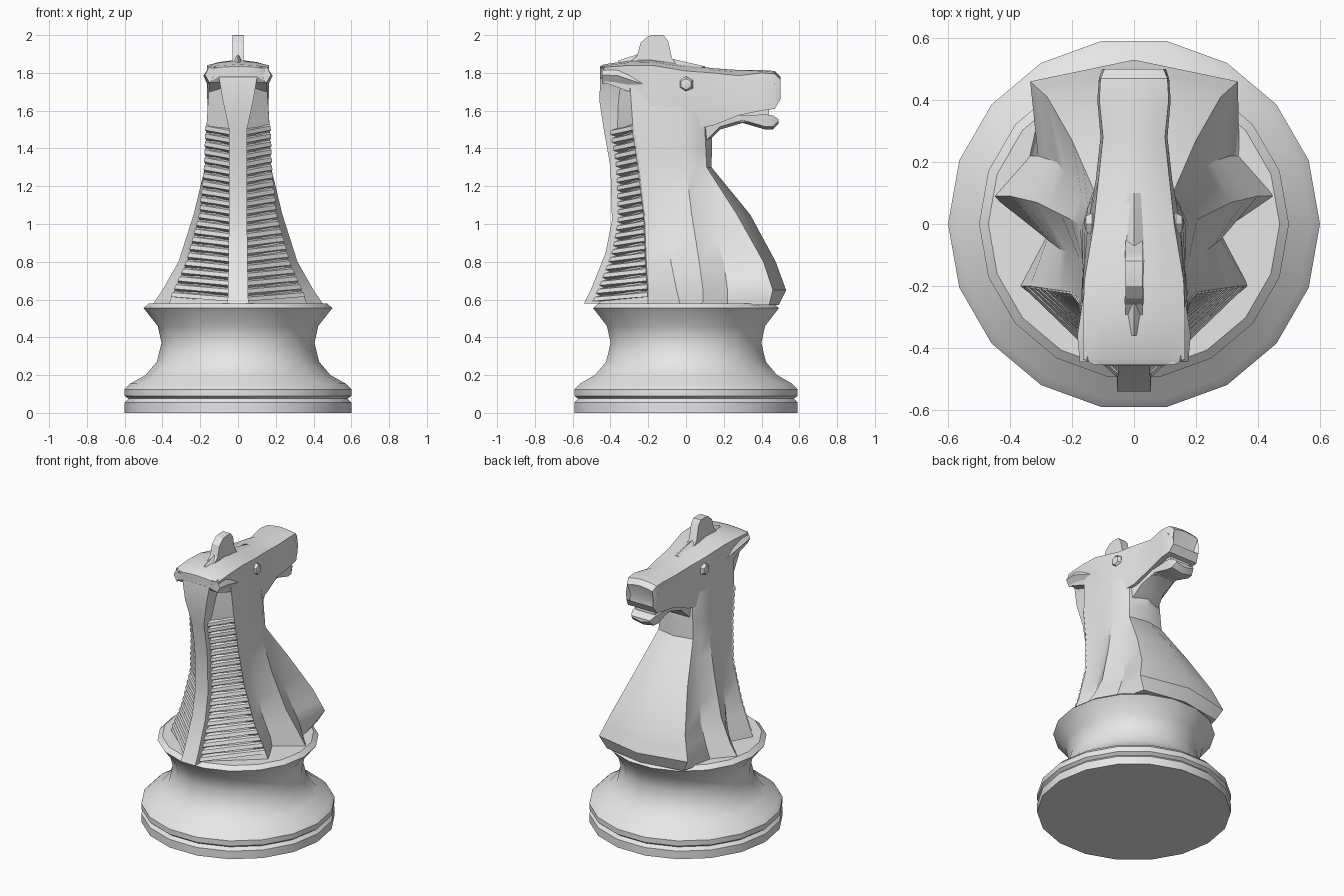
import bpy, bmesh, math
from mathutils import Vector

cube = bpy.data.objects.get("Cube")
if cube:
    bpy.data.objects.remove(cube, do_unlink=True)

grey = bpy.data.materials.new("plain grey")
grey.use_nodes = True
grey.diffuse_color = (0.8, 0.8, 0.8, 1)
grey.node_tree.nodes["Principled BSDF"].inputs["Base Color"].default_value = (0.8, 0.8, 0.8, 1)


def finish(name, bm, angle=30):
    """Turn a bmesh into a shaded, coloured object."""
    bmesh.ops.recalc_face_normals(bm, faces=bm.faces)
    mesh = bpy.data.meshes.new(name)
    bm.to_mesh(mesh)
    bm.free()
    mesh.materials.append(grey)
    obj = bpy.data.objects.new(name, mesh)
    bpy.context.collection.objects.link(obj)
    bpy.ops.object.select_all(action="DESELECT")
    obj.select_set(True)
    bpy.context.view_layer.objects.active = obj
    bpy.ops.object.shade_smooth_by_angle(angle=math.radians(angle))
    return obj


def mirrored(half):
    """Close a half ring by reflecting it across the middle plane."""
    return half + [(-x, y, z) for x, y, z in reversed(half) if x > 0]


def loft(name, rings, angle=30):
    """Skin a series of closed rings and cap both ends."""
    bm = bmesh.new()
    rows = [[bm.verts.new(p) for p in ring] for ring in rings]
    for low, high in zip(rows, rows[1:]):
        for i in range(len(low)):
            j = (i + 1) % len(low)
            bm.faces.new((low[i], low[j], high[j], high[i]))
    bm.faces.new(rows[0])
    bm.faces.new(rows[-1])
    return finish(name, bm, angle)


def sample(table, z):
    """Interpolate the values of a table keyed by height."""
    for a, b in zip(table, table[1:]):
        if z <= b[0]:
            t = max(0, (z - a[0]) / (b[0] - a[0]))
            return [p + (q - p) * t for p, q in zip(a[1:], b[1:])]
    return list(table[-1][1:])


# Turned base
SIDES = 18
profile = [(.6, 0), (.6, .055), (.58, .075), (.6, .09), (.6, .125), (.57, .155), (.49, .2),
           (.43, .27), (.405, .37), (.425, .46), (.5, .555), (.47, .58)]
loft("base", [[(r * math.cos(math.tau * i / SIDES), r * math.sin(math.tau * i / SIDES), z)
               for i in range(SIDES)] for r, z in profile])

# Height, back edge and half width of the flat crest strip
crest = [(.58, -.54, .055), (.65, -.505, .053), (.85, -.425, .05), (1.02, -.392, .048),
         (1.3, -.4, .047), (1.5, -.435, .047), (1.65, -.458, .08), (1.77, -.455, .1),
         (1.83, -.45, .13)]
loft("crest_strip", [mirrored([(0, y, z), (w, y, z), (w, -.2, z), (0, -.2, z)])
                     for z, y, w in crest])

# Height, then x, y of mane edge, rear hollow, side fin, front hollow, chest corner, and chest y
flank = [(.57, .37, -.2, .28, -.03, .455, .09, .34, .22, .29, .44, .49),
         (.65, .335, -.2, .28, -.05, .4, .09, .31, .22, .335, .46, .53),
         (.8, .27, -.21, .24, -.08, .315, .07, .25, .2, .28, .41, .475),
         (1.05, .2, -.22, .19, -.1, .235, .03, .19, .13, .2, .27, .34),
         (1.3, .175, -.25, .165, -.12, .175, 0, .15, .06, .13, .11, .135),
         (1.5, .168, -.28, .165, -.15, .16, -.02, .15, .05, .12, .1, .14),
         (1.79, .15, -.3, .155, -.18, .14, -.05, .12, .05, .1, .08, .1)]


def body_ring(z):
    back, width = sample(crest, z)
    v = sample(flank, z)
    sides = [(v[i], v[i + 1], z) for i in range(0, 10, 2)]
    return mirrored([(0, back + .07, z), (.045, back + .07, z)] + sides + [(0, v[10], z)])


loft("neck_and_chest", [body_ring(z) for z in
                        (.57, .65, .72, .8, .92, 1.05, 1.18, 1.3, 1.4, 1.5, 1.65, 1.79)])


# Carved mane ridges on both sides of the crest
def mane_ring(z, depth):
    back, width = sample(crest, z)
    x, y = sample(flank, z + .025)[:2]
    inner = Vector((.04, back + .025 + depth, z))
    outer = Vector((x + .006 - depth * .3, y - .005, z + .025))
    middle = inner.lerp(outer, .55) + Vector((-.3, .5, 0)) * depth
    return mirrored([(0, -.2, z), (0, inner.y, z), tuple(inner), tuple(middle), tuple(outer),
                     (x * .8, -.17, z + .01)])


ridges = []
for i in range(22):
    z = .59 + i * .042
    ridges += [mane_ring(z, 0), mane_ring(z + .022, .004), mane_ring(z + .03, .03)]
loft("mane", ridges, 20)

# Upper head: y, top half width, lower half width, ridge z, edge z, lower z
head = [(-.455, .13, .1, 1.835, 1.825, 1.78),
        (-.435, .165, .155, 1.845, 1.83, 1.75),
        (-.3, .165, .15, 1.865, 1.84, 1.7),
        (-.18, .16, .16, 1.87, 1.84, 1.6),
        (0, .13, .145, 1.845, 1.81, 1.5),
        (.14, .115, .12, 1.825, 1.8, 1.52),
        (.28, .1, .105, 1.815, 1.785, 1.575),
        (.4, .112, .115, 1.815, 1.8, 1.6),
        (.47, .108, .11, 1.81, 1.795, 1.61),
        (.5, .095, .1, 1.78, 1.765, 1.66),
        (.475, .085, .09, 1.7, 1.69, 1.63)]
loft("head", [mirrored([(0, y, top), (a * .6, y, top * .6 + edge * .4), (a, y, edge),
                        (b * 1.03, y, edge * .45 + low * .55), (b, y, low), (0, y, low)])
              for y, a, b, top, edge, low in head])

# Lower jaw, leaving an open mouth line
jaw = [(-.05, .13, 1.6, 1.36), (.1, .11, 1.57, 1.42), (.18, .095, 1.57, 1.5),
       (.3, .085, 1.575, 1.535), (.42, .09, 1.58, 1.5), (.46, .085, 1.575, 1.5),
       (.49, .07, 1.555, 1.53)]
loft("lower_jaw", [mirrored([(0, y, top), (w, y, top), (w * .95, y, low + .015), (0, y, low)])
                   for y, w, top, low in jaw])

# Upper lip bridge closes the back of the mouth
loft("mouth_inside", [mirrored([(0, y, 1.64), (.075, y, 1.64), (.075, y, 1.54), (0, y, 1.54)])
                      for y in (.1, .44)])

# Forelock fin: outline of y, z extruded across the middle
outline = [(-.32, 1.84), (-.26, 1.89), (-.24, 1.96), (-.2, 1.995), (-.17, 2), (-.12, 2),
           (-.095, 1.97), (-.075, 1.88), (-.04, 1.83)]
loft("forelock", [[(x, y, z) for y, z in outline] for x in (-.028, .028)])


# Flared forelock root along the brow
loft("forelock_root", [mirrored([(0, y, z), (w, y, 1.83), (0, y, 1.82)]) for y, z, w in
                       [(-.36, 1.865, .03), (-.25, 1.9, .06), (-.1, 1.88, .06), (.1, 1.835, .02)]])

for side, label in ((1, "left"), (-1, "right")):
    # Swept-back ear
    loft(label + "_ear", [[(side * x, y, z + h), (side * (x + w), y, z),
                           (side * x, y, z - h), (side * (x - w), y, z)]
                          for x, y, z, w, h in [(.15, -.445, 1.79, .025, .045),
                                                (.15, -.36, 1.785, .033, .045),
                                                (.15, -.21, 1.735, .01, .012)]])
    # Faceted eye
    bm = bmesh.new()
    bmesh.ops.create_uvsphere(bm, u_segments=6, v_segments=4, radius=.042)
    for v in bm.verts:
        v.co = (side * (.135 + v.co.z * .65), v.co.x, 1.74 + v.co.y)
    finish(label + "_eye", bm)
    # Nostril
    bm = bmesh.new()
    bmesh.ops.create_uvsphere(bm, u_segments=6, v_segments=4, radius=.02)
    for v in bm.verts:
        v.co = (side * (.106 + v.co.z * .4), .455 + v.co.x, 1.735 + v.co.y)
    finish(label + "_nostril", bm)
